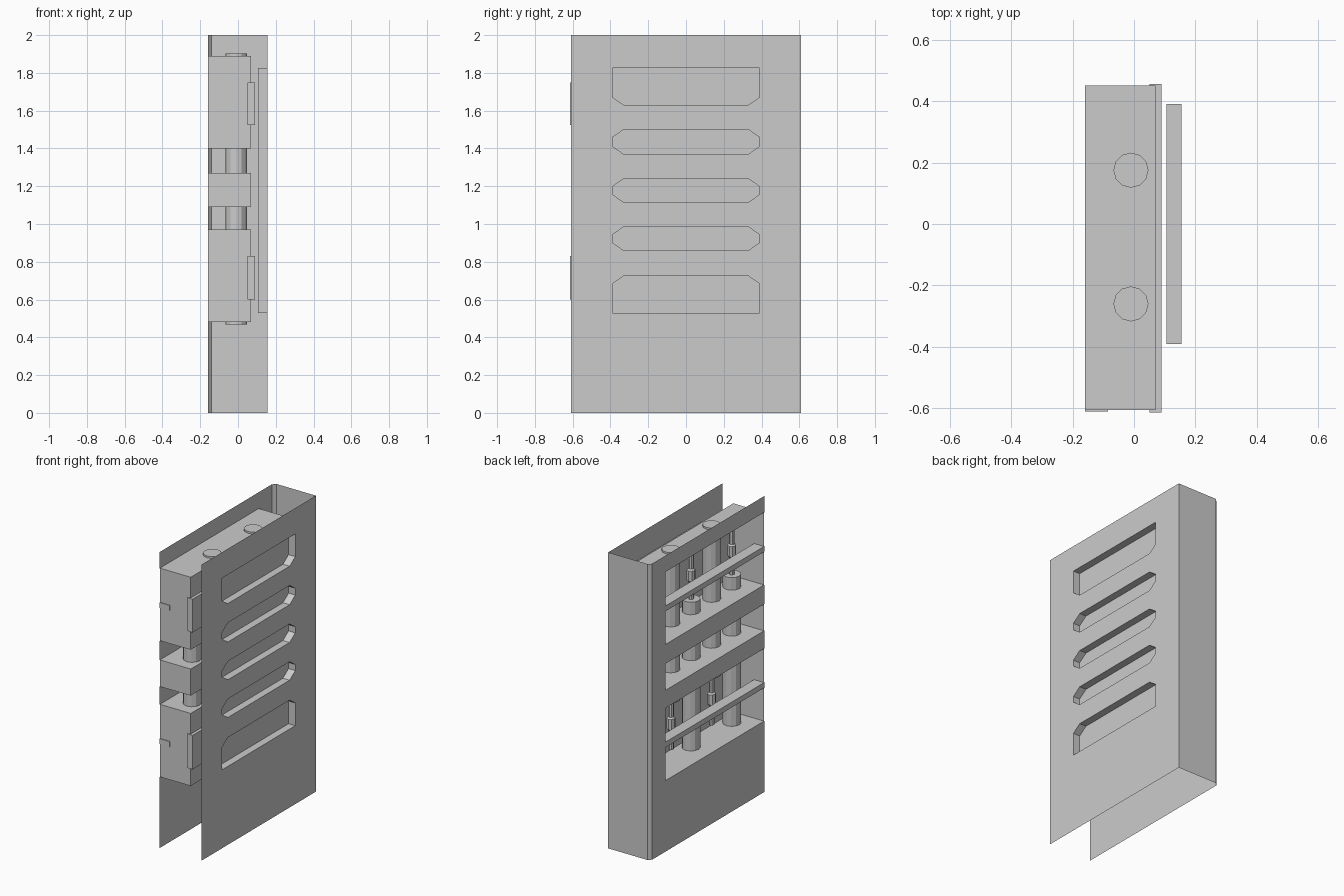
import bpy, bmesh, math
from mathutils import Matrix

if "Cube" in bpy.data.objects:
    bpy.data.objects.remove(bpy.data.objects["Cube"])

MID_Z = 1.185            # upper and lower cabinets mirror about this height
YF, YB = -0.605, 0.45    # cabinet depth range


def finish(name, bm):
    bmesh.ops.remove_doubles(bm, verts=bm.verts, dist=1e-5)
    me = bpy.data.meshes.new(name)
    bm.to_mesh(me)
    bm.free()
    ob = bpy.data.objects.new(name, me)
    bpy.context.collection.objects.link(ob)
    return ob


def quad(bm, pts):
    return bm.faces.new([bm.verts.new(p) for p in pts])


def x_sheet(bm, x, y0, y1, z0, z1, out=1):
    """Rectangle at constant x whose normal points along out * x."""
    pts = [(x, y0, z0), (x, y1, z0), (x, y1, z1), (x, y0, z1)]
    quad(bm, pts if out > 0 else pts[::-1])


def box(name, x, y, z, open_side=None):
    """Box from ranges; open_side '-x' or '+x' removes that face."""
    bm = bmesh.new()
    m = Matrix.Translation([(a + b) / 2 for a, b in (x, y, z)]) @ \
        Matrix.Diagonal([b - a for a, b in (x, y, z)] + [1])
    bmesh.ops.create_cube(bm, size=1, matrix=m)
    bm.normal_update()
    if open_side:
        s = 1 if open_side == '+x' else -1
        bmesh.ops.delete(bm, geom=[f for f in bm.faces if f.normal.x * s > 0.9],
                         context='FACES')
    return finish(name, bm)


def lathe(name, profile, x, y, n, flip=False):
    """Faceted turned part from (radius, z) pairs, optionally mirrored in height."""
    bm = bmesh.new()
    rings = []
    for r, z in profile:
        if flip:
            z = 2 * MID_Z - z
        rings.append([bm.verts.new((x + r * math.cos(2 * math.pi * i / n),
                                    y + r * math.sin(2 * math.pi * i / n), z))
                      for i in range(n)])
    for a, b in zip(rings, rings[1:]):
        for i in range(n):
            j = (i + 1) % n
            bm.faces.new((a[i], a[j], b[j], b[i]))
    bm.faces.new(rings[0][::-1])
    bm.faces.new(rings[-1])
    bmesh.ops.recalc_face_normals(bm, faces=bm.faces)
    return finish(name, bm)


# back wall with chamfered corner, joined to the left panel around its openings
bm = bmesh.new()
quad(bm, [(0.155, 0.61, 0), (-0.14, 0.61, 0), (-0.14, 0.61, 2), (0.155, 0.61, 2)])
quad(bm, [(-0.14, 0.61, 0), (-0.16, 0.59, 0), (-0.16, 0.59, 2), (-0.14, 0.61, 2)])
x_sheet(bm, -0.16, YB, 0.59, 0, 2, -1)
for z0, z1 in ((0, 0.48), (0.97, 1.09), (1.27, 1.40), (1.89, 2)):
    x_sheet(bm, -0.16, -0.61, YB, z0, z1, -1)
finish("back_and_left_panel", bm)

# right panel around the louvre window
W, Z0, Z1 = 0.39, 0.53, 1.825
bm = bmesh.new()
for r in ((-0.61, -W, 0, 2), (W, 0.61, 0, 2), (-W, W, 0, Z0), (-W, W, Z1, 2)):
    x_sheet(bm, 0.155, *r)
finish("right_panel", bm)

# recessed tray behind the louvre window
tray = box("louvre_tray", (0.105, 0.155), (-W, W), (Z0, Z1), '+x')
tray.data.flip_normals()

# louvre slats, flush with the panel, flared at their ends
for k, (z0, z1) in enumerate(((1.50, 1.63), (1.24, 1.37), (0.985, 1.115), (0.725, 0.86))):
    c = 0.042
    prof = [(-W, z0 - c), (-0.33, z0), (0.33, z0), (W, z0 - c),
            (W, z1 + c), (0.33, z1), (-0.33, z1), (-W, z1 + c)]
    bm = bmesh.new()
    front = [bm.verts.new((0.155, y, z)) for y, z in prof]
    rear = [bm.verts.new((0.105, y, z)) for y, z in prof]
    bm.faces.new(front)
    for i in range(8):
        j = (i + 1) % 8
        if i not in (3, 7):
            bm.faces.new((front[j], front[i], rear[i], rear[j]))
    finish(f"louvre_slat_{k + 1}", bm)

# hollow cabinets open through the left panel
for name, z in (("upper", (1.40, 1.89)), ("middle", (1.09, 1.27)), ("lower", (0.48, 0.97))):
    box(f"{name}_cabinet", (-0.16, 0.07), (YF, YB), z, '-x')

# retaining bars and rear bands of the upper and lower cabinets
for name, zb, zp in (("upper", 1.642, (1.525, 1.75)), ("lower", 0.722, (0.60, 0.83))):
    box(f"{name}_retaining_bar", (-0.16, -0.085), (YF - 0.005, YB), (zb - 0.018, zb + 0.018))
    box(f"{name}_rear_band", (0.05, 0.09), (-0.613, 0.455), zp, '-x')

# poles: thick body with collar and stepped stem, alternating up and down
POLE = [(0.057, 0.468), (0.057, 1.485)]
STEM = [(0.018, 1.485), (0.018, 1.60), (0.027, 1.61), (0.027, 1.68),
        (0.018, 1.69), (0.018, 1.82)]
for k, y in enumerate((-0.475, -0.26, -0.04, 0.175)):
    lathe(f"pole_{k + 1}", POLE, -0.01, y, 12, flip=k % 2 == 1)
    lathe(f"stem_{k + 1}", STEM, -0.01, y, 8, flip=k % 2 == 1)
